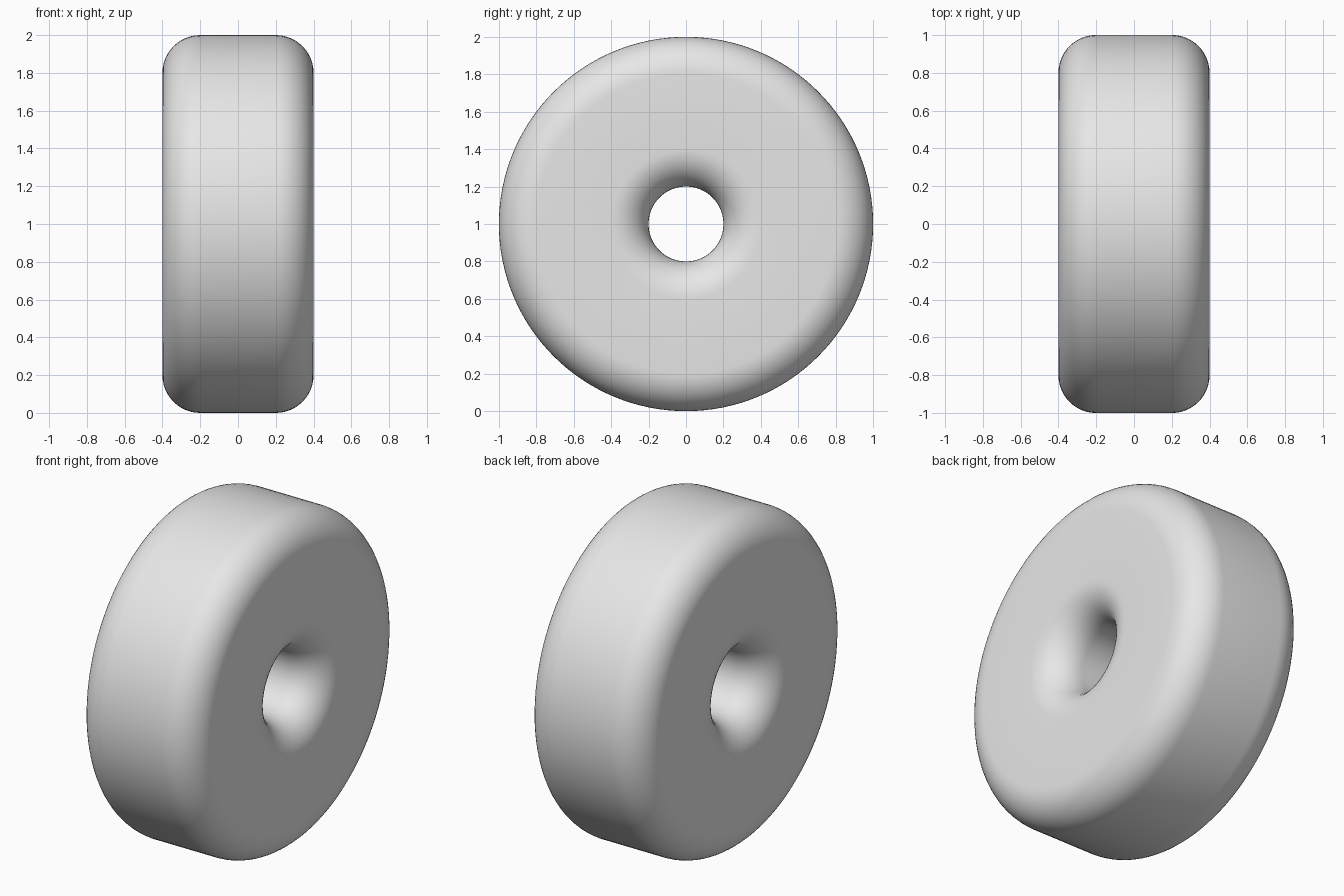
import bpy, bmesh, math
from mathutils import Matrix, Vector

if "Cube" in bpy.data.objects:
    bpy.data.objects.remove(bpy.data.objects["Cube"])

R_OUT, R_IN, HALF_W, FILLET = 1.0, 0.2, 0.4, 0.2
SEGMENTS, ARC = 128, 12

# Rounded rectangle cross-section in (x, radius)
mid = (R_OUT + R_IN) / 2
half_h = (R_OUT - R_IN) / 2
profile = []
for quarter, (sx, sr) in enumerate([(1, 1), (-1, 1), (-1, -1), (1, -1)]):
    cx, cr = sx * (HALF_W - FILLET), mid + sr * (half_h - FILLET)
    for i in range(ARC + 1):
        a = (quarter + i / ARC) * math.pi / 2
        profile.append((cx + FILLET * math.cos(a), cr + FILLET * math.sin(a)))

# Revolve the section around the x axis
bm = bmesh.new()
rings = []
for s in range(SEGMENTS):
    turn = Matrix.Rotation(2 * math.pi * s / SEGMENTS, 3, 'X')
    rings.append([bm.verts.new(turn @ Vector((x, 0, r))) for x, r in profile])
n = len(profile)
for s in range(SEGMENTS):
    a, b = rings[s], rings[(s + 1) % SEGMENTS]
    for i in range(n):
        j = (i + 1) % n
        bm.faces.new((a[i], a[j], b[j], b[i]))
bmesh.ops.recalc_face_normals(bm, faces=bm.faces)

mesh = bpy.data.meshes.new("wheel_ring")
bm.to_mesh(mesh)
bm.free()
wheel = bpy.data.objects.new("wheel_ring", mesh)
wheel.location.z = R_OUT
bpy.context.collection.objects.link(wheel)

# Plain light grey
grey = bpy.data.materials.new("light_grey")
grey.diffuse_color = (0.8, 0.8, 0.8, 1)
grey.use_nodes = True
grey.node_tree.nodes["Principled BSDF"].inputs["Base Color"].default_value = grey.diffuse_color
mesh.materials.append(grey)

# Smooth shading
bpy.context.view_layer.objects.active = wheel
wheel.select_set(True)
bpy.ops.object.shade_smooth_by_angle(angle=math.radians(30))
